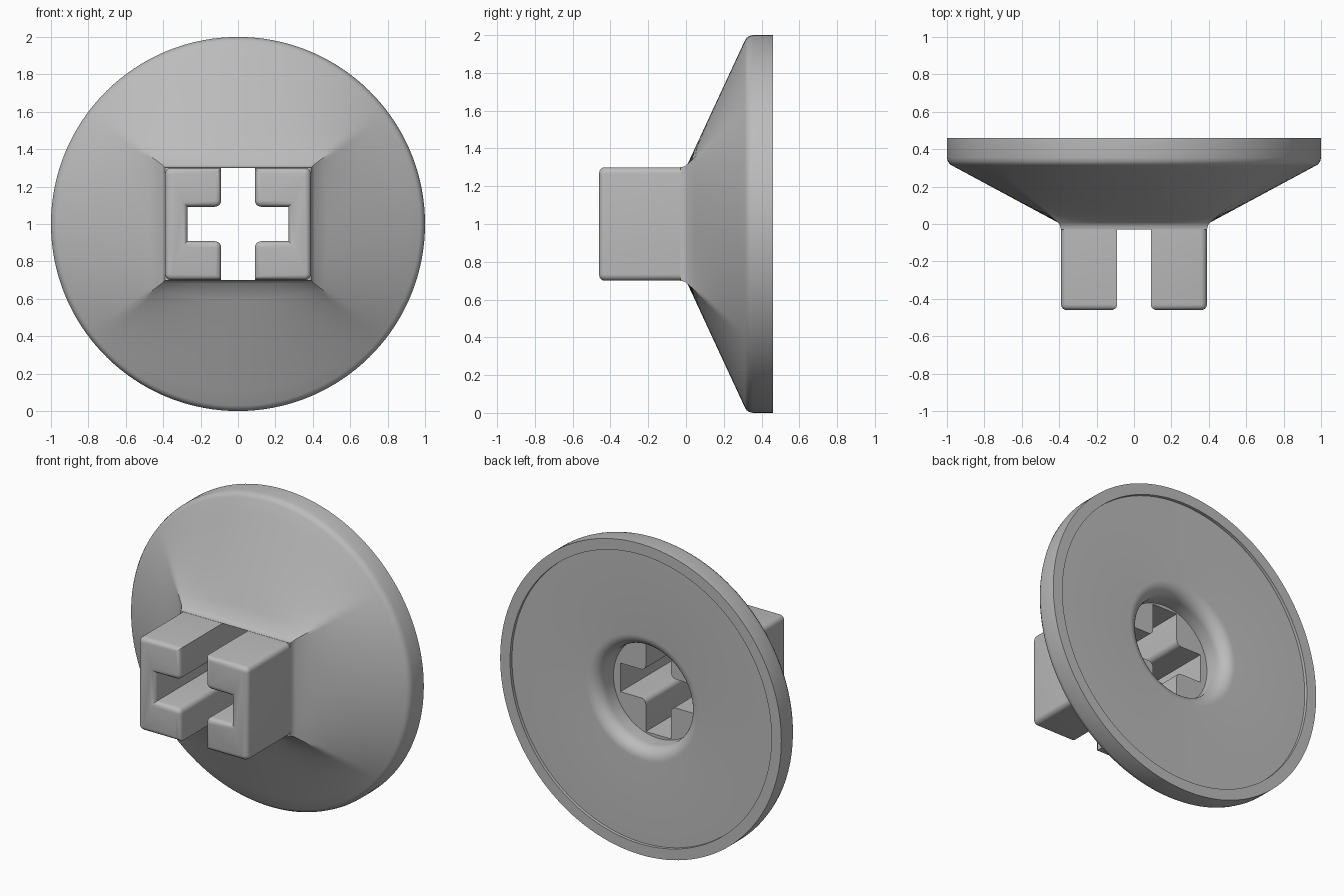
import bpy, bmesh, math
from mathutils import Vector

if "Cube" in bpy.data.objects:
    bpy.data.objects.remove(bpy.data.objects["Cube"])

grey = bpy.data.materials.new("plain grey")
grey.use_nodes = True
grey.diffuse_color = (0.5, 0.5, 0.5, 1)
grey.node_tree.nodes["Principled BSDF"].inputs["Base Color"].default_value = (0.5, 0.5, 0.5, 1)

CZ = 1.0                    # height of the axis
HX, HZ = 0.39, 0.30         # half size of the block
SX, NX, NZ = 0.09, 0.27, 0.092   # slot half width, notch half width and height
FRONT, ROOT = -0.46, -0.03
ROUND = 0.034


def finish(bm, name):
    bmesh.ops.recalc_face_normals(bm, faces=bm.faces)
    me = bpy.data.meshes.new(name)
    bm.to_mesh(me)
    bm.free()
    me.materials.append(grey)
    ob = bpy.data.objects.new(name, me)
    bpy.context.collection.objects.link(ob)
    return ob


def activate(ob):
    bpy.ops.object.select_all(action='DESELECT')
    ob.select_set(True)
    bpy.context.view_layer.objects.active = ob


def rounded(corners, steps=6):
    """Outline from (x, z, radius) square corners, radius 0 stays sharp."""
    out = []
    for i, (x, z, r) in enumerate(corners):
        p = Vector((x, z))
        if not r:
            out.append(p)
            continue
        a = (Vector(corners[i - 1][:2]) - p).normalized() * r
        b = (Vector(corners[(i + 1) % len(corners)][:2]) - p).normalized() * r
        for k in range(steps + 1):
            t = k / steps * math.pi / 2
            out.append(p + a * (1 - math.sin(t)) + b * (1 - math.cos(t)))
    return out


def prism(outline, y0, y1, bevel=0):
    bm = bmesh.new()
    loops = [[bm.verts.new((p.x, y, CZ + p.y)) for p in outline] for y in (y0, y1)]
    front = bm.faces.new(loops[0])
    bm.faces.new(loops[1])
    n = len(outline)
    for i in range(n):
        j = (i + 1) % n
        bm.faces.new((loops[0][i], loops[0][j], loops[1][j], loops[1][i]))
    bmesh.ops.recalc_face_normals(bm, faces=bm.faces)
    if bevel:
        bmesh.ops.bevel(bm, geom=list(front.edges), offset=bevel, segments=4,
                        profile=0.5, affect='EDGES')
    return bm


# Flange: rectangle blending into a round rim, dished at the back
SIDE = 40
corner = math.atan2(HZ, HX)
turns = [-corner, corner, math.pi - corner, math.pi + corner, 2 * math.pi - corner]
box = [(1, -1), (1, 1), (-1, 1), (-1, -1), (1, -1)]
rect_pts, circle_pts = [], []
for s in range(4):
    for k in range(SIDE):
        t = k / SIDE
        a = turns[s] + (turns[s + 1] - turns[s]) * t
        circle_pts.append(Vector((math.cos(a), math.sin(a))))
        rect_pts.append(Vector(box[s]).lerp(Vector(box[s + 1]), t))


def rect_ring(grow):
    return [Vector((p.x * (HX + grow), p.y * (HZ + grow))) for p in rect_pts]


rings = [(rect_ring(g), y) for g, y in ((0.001, ROOT), (0.003, -0.015), (0.008, -0.004))]
base, base_y, rim_r, rim_y = rect_ring(0.017), 0.008, 0.972, 0.312
for k in range(9):
    t = k / 8
    rings.append(([p.lerp(c * rim_r, t) for p, c in zip(base, circle_pts)],
                  base_y + (rim_y - base_y) * t))
profile = [(0.985, 0.32), (0.995, 0.335), (1.0, 0.355), (1.0, 0.46),
           (0.93, 0.46), (0.93, 0.44)]
for k in range(9):          # rounded mouth of the rear recess
    t = k / 8 * math.pi / 2
    profile.append((0.40 - 0.08 * math.sin(t), 0.36 + 0.08 * math.cos(t)))
profile.append((0.32, 0.28))
rings += [([c * r for c in circle_pts], y) for r, y in profile]

bm = bmesh.new()
loops = [[bm.verts.new((p.x, y, CZ + p.y)) for p in pts] for pts, y in rings]
n = len(circle_pts)
for a, b in zip(loops, loops[1:]):
    for i in range(n):
        j = (i + 1) % n
        bm.faces.new((a[i], a[j], b[j], b[i]))
bm.faces.new(loops[0])
bm.faces.new(loops[-1])
flange = finish(bm, "flange")

# Cross-shaped opening through the flange
quarter = [(SX, HZ, 0), (SX, NZ, ROUND), (NX, NZ, 0)]
right = quarter + [(x, -z, r) for x, z, r in reversed(quarter)]
cross = right + [(-x, z, r) for x, z, r in reversed(right)]
cutter = finish(prism(rounded(cross), -0.2, 0.35), "cross_cutter")
cutter.hide_render = True
cut = flange.modifiers.new("cross", 'BOOLEAN')
cut.operation = 'DIFFERENCE'
cut.solver = 'EXACT'
cut.object = cutter
activate(flange)
bpy.ops.object.modifier_apply(modifier=cut.name)
bpy.data.objects.remove(cutter)

# Two facing C-shaped jaws with softened front edges
jaw = right + [(HX, -HZ, ROUND), (HX, HZ, ROUND)]
parts = [flange]
for name, side in (("left_jaw", 1), ("right_jaw", -1)):
    outline = rounded([(x * side, z, r) for x, z, r in jaw])
    parts.append(finish(prism(outline, FRONT, ROOT, 0.03), name))

for ob in parts:
    activate(ob)
    bpy.ops.object.shade_smooth_by_angle(angle=math.radians(30))
